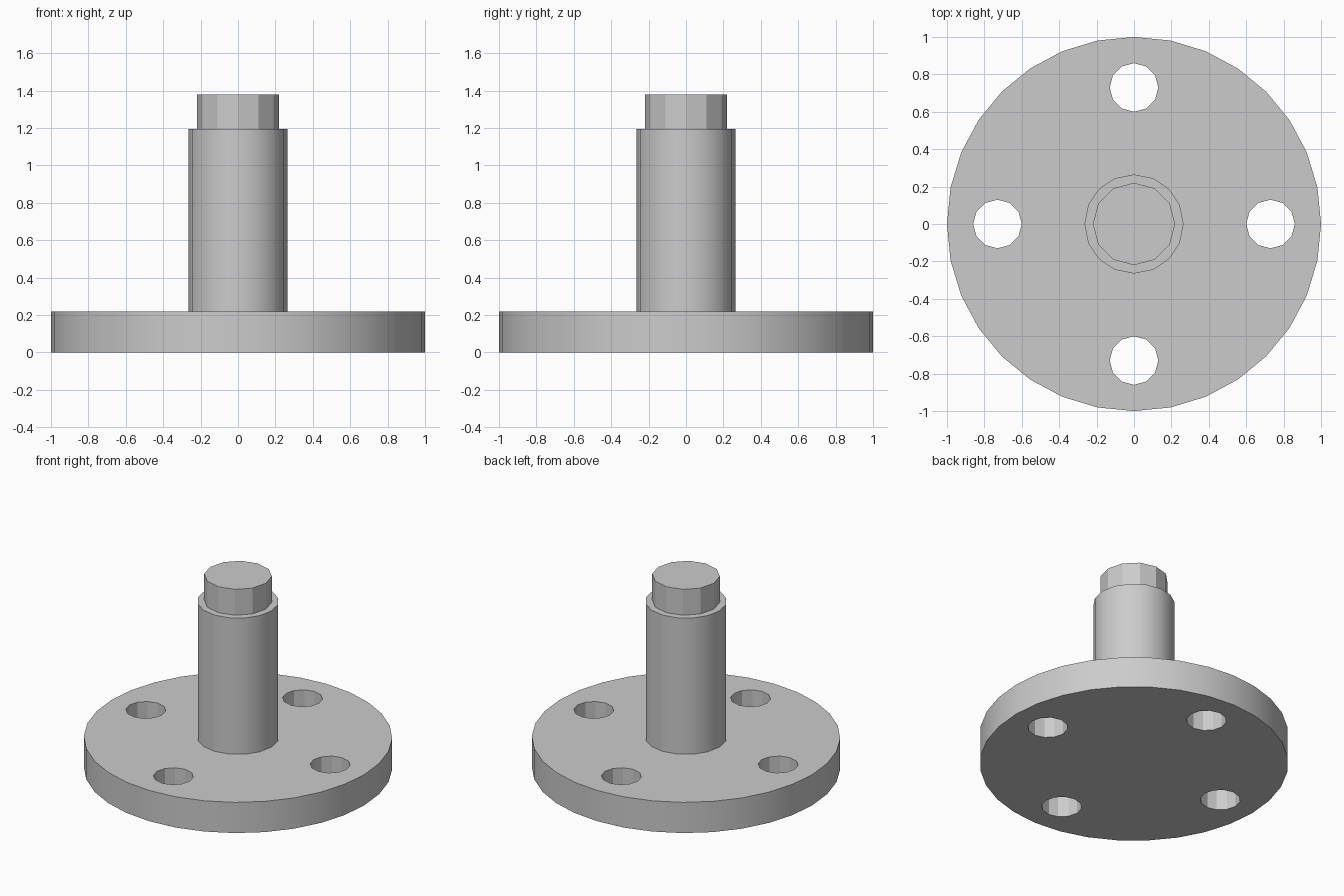
import bpy
from math import cos, sin, pi, radians

cube = bpy.data.objects.get("Cube")
if cube:
    bpy.data.objects.remove(cube, do_unlink=True)

FLANGE_TOP, SHAFT_TOP, TIP_TOP = 0.22, 1.195, 1.38

# Plain grey metal
grey = bpy.data.materials.new("plain_grey")
grey.use_nodes = True
colour = (0.6, 0.6, 0.6, 1)
grey.diffuse_color = colour
grey.node_tree.nodes["Principled BSDF"].inputs["Base Color"].default_value = colour


def cylinder(name, sides, radius, bottom, top, x=0, y=0):
    bpy.ops.mesh.primitive_cylinder_add(
        vertices=sides, radius=radius, depth=top - bottom,
        location=(x, y, (bottom + top) / 2))
    obj = bpy.context.object
    obj.name = name
    obj.data.materials.append(grey)
    return obj


def smooth(obj):
    bpy.ops.object.select_all(action="DESELECT")
    obj.select_set(True)
    bpy.context.view_layer.objects.active = obj
    bpy.ops.object.shade_smooth_by_angle(angle=radians(25))


# Round flange with four bolt holes
flange = cylinder("flange", 32, 1, 0, FLANGE_TOP)
for i in range(4):
    angle = i * pi / 2
    cutter = cylinder("bolt_hole_cutter", 12, 0.13, -0.1, FLANGE_TOP + 0.1,
                      0.73 * cos(angle), 0.73 * sin(angle))
    cutter.hide_render = True
    cut = flange.modifiers.new("bolt_hole", "BOOLEAN")
    cut.operation = "DIFFERENCE"
    cut.solver = "EXACT"
    cut.object = cutter
    bpy.context.view_layer.objects.active = flange
    bpy.ops.object.modifier_apply(modifier=cut.name)
    bpy.data.objects.remove(cutter, do_unlink=True)
smooth(flange)

# Upright shaft and its narrower faceted tip
smooth(cylinder("shaft", 16, 0.265, FLANGE_TOP, SHAFT_TOP))
smooth(cylinder("shaft_tip", 12, 0.22, SHAFT_TOP, TIP_TOP))
